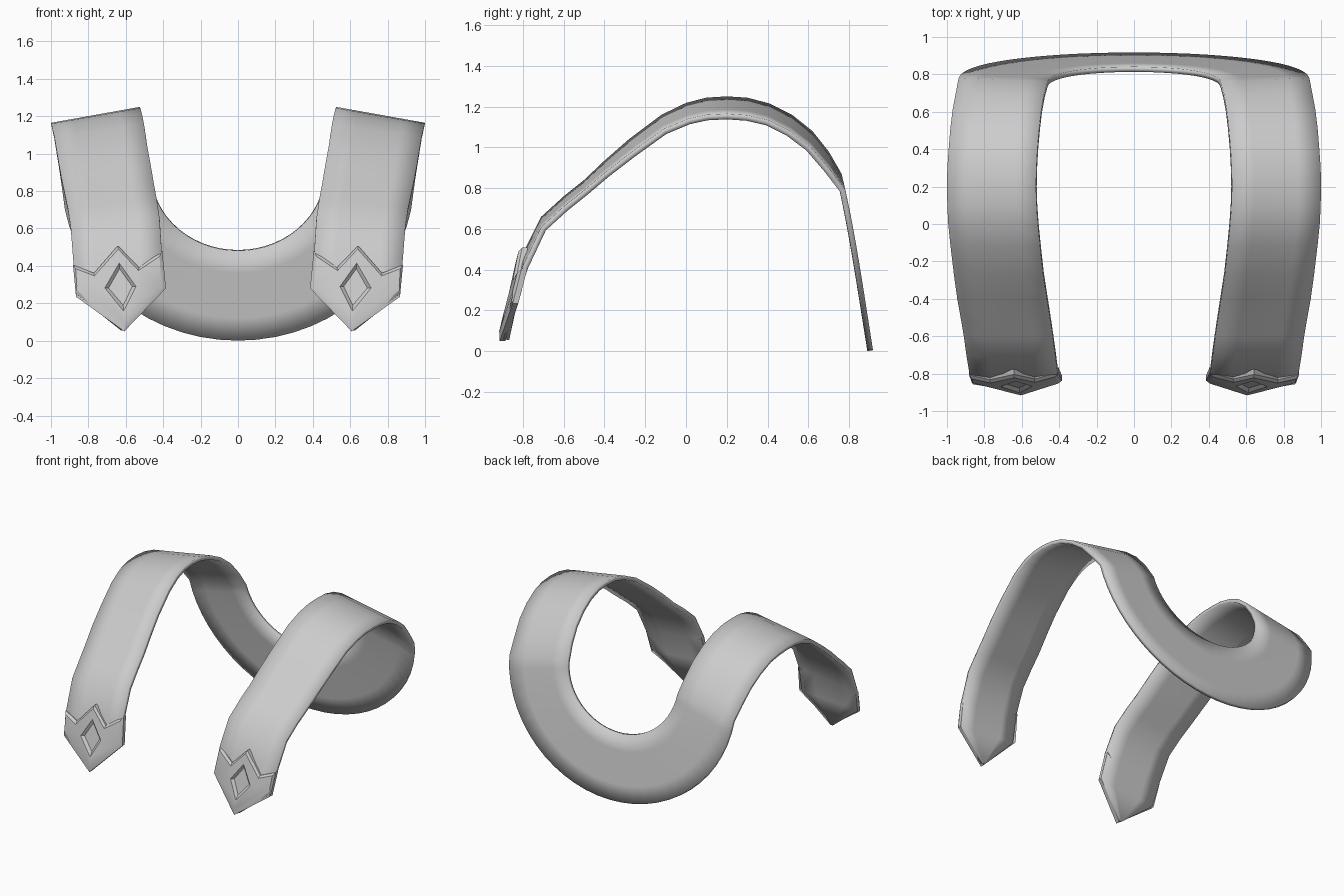
import bpy, bmesh, math
from mathutils import Vector

if "Cube" in bpy.data.objects:
    bpy.data.objects.remove(bpy.data.objects["Cube"])


def make_object(name, bm, thickness=0):
    mesh = bpy.data.meshes.new(name)
    bm.to_mesh(mesh)
    bm.free()
    ob = bpy.data.objects.new(name, mesh)
    bpy.context.collection.objects.link(ob)
    mirror = ob.modifiers.new("Mirror", 'MIRROR')
    mirror.use_clip = True
    if thickness:
        solid = ob.modifiers.new("Thickness", 'SOLIDIFY')
        solid.thickness = thickness
        solid.offset = -1
        solid.use_even_offset = True
    bpy.ops.object.select_all(action='DESELECT')
    bpy.context.view_layer.objects.active = ob
    ob.select_set(True)
    bpy.ops.object.shade_smooth_by_angle(angle=math.radians(30))
    return ob


# Shoulder strap stations: inner x, y, z and outer x, y, z
rows = [
    ((0.605, -0.895, 0.06), (0.625, -0.895, 0.06)),
    ((0.40, -0.847, 0.28), (0.862, -0.857, 0.25)),
    ((0.408, -0.80, 0.48), (0.88, -0.80, 0.42)),
    ((0.42, -0.71, 0.66), (0.895, -0.71, 0.61)),
    ((0.435, -0.60, 0.76), (0.91, -0.60, 0.71)),
    ((0.45, -0.50, 0.84), (0.927, -0.50, 0.79)),
    ((0.466, -0.40, 0.935), (0.945, -0.40, 0.875)),
    ((0.485, -0.28, 1.04), (0.963, -0.27, 0.975)),
    ((0.503, -0.12, 1.16), (0.982, -0.11, 1.09)),
    ((0.515, 0.0, 1.218), (0.994, 0.01, 1.14)),
    ((0.522, 0.10, 1.244), (0.998, 0.10, 1.16)),
    ((0.525, 0.20, 1.25), (1.0, 0.20, 1.165)),
    ((0.523, 0.30, 1.244), (0.998, 0.30, 1.158)),
    ((0.517, 0.41, 1.215), (0.991, 0.40, 1.135)),
    ((0.507, 0.52, 1.16), (0.982, 0.51, 1.08)),
    ((0.495, 0.62, 1.08), (0.97, 0.61, 1.005)),
    ((0.48, 0.70, 0.98), (0.953, 0.70, 0.90)),
]

# Back panel: two elliptical edges lying on a gently leaning surface
def back_y(z):
    return 0.918 - 0.155 * z - 0.02 * (z / 0.87) ** 4

N = 14
for i in range(N + 1):
    a = math.radians(4 + 86 * i / N)
    c, s = max(math.cos(a), 0), math.sin(a)
    if i == N:
        c = 0
    zi, zo = 0.90 - 0.415 * s, 0.855 - 0.85 * s
    rows.append(((0.463 * c, back_y(zi), zi), (0.94 * c, back_y(zo), zo)))

bm = bmesh.new()
COLS = 4
grid = [[bm.verts.new(Vector(a).lerp(Vector(b), k / COLS)) for k in range(COLS + 1)]
        for a, b in rows]
for r0, r1 in zip(grid, grid[1:]):
    for k in range(COLS):
        bm.faces.new((r0[k], r0[k + 1], r1[k + 1], r1[k]))
make_object("stole_band", bm, 0.028)


# Pointed end plate with zigzag top and sunken diamond
def plate_point(x, z, depth):
    return (x, -0.94 + 0.24 * z + 0.02 * ((x - 0.63) / 0.24) ** 2 + depth, z)

outline = [(0.405, 0.48), (0.385, 0.28), (0.608, 0.05), (0.866, 0.235),
           (0.882, 0.405), (0.77, 0.362), (0.642, 0.508), (0.53, 0.392)]
face = [(0.42, 0.45), (0.408, 0.288), (0.605, 0.098), (0.862, 0.295),
        (0.868, 0.385), (0.768, 0.347), (0.64, 0.49), (0.532, 0.375)]
diamond = [(0.635, 0.415), (0.545, 0.29), (0.612, 0.158), (0.712, 0.282)]
floor = [(0.633, 0.385), (0.565, 0.29), (0.614, 0.19), (0.692, 0.282)]

bm = bmesh.new()

def loop(points, depth):
    return [bm.verts.new(plate_point(x, z, depth)) for x, z in points]

def bridge(a, b):
    for i in range(len(a)):
        j = (i + 1) % len(a)
        bm.faces.new((a[i], a[j], b[j], b[i]))

back = loop(outline, 0.042)
side = loop(outline, 0.014)
front = loop(face, 0.0)
rim = loop(diamond, 0.0)
sunk = loop(floor, 0.018)
bridge(back, side)
bridge(side, front)
bridge(rim, sunk)
bm.faces.new(sunk)
# Front face around the diamond: each diamond side fans to its stretch of outline
spans = [(6, 8), (8, 10), (10, 12), (12, 14)]
corner = [6, 9, 10, 12, 14]
for i in range(4):
    chain = [front[k % 8] for k in range(corner[i], corner[i + 1] + 1)]
    bm.faces.new(chain + [rim[(i + 1) % 4], rim[i]])
bmesh.ops.triangulate(bm, faces=[f for f in bm.faces if len(f.verts) > 4])
bmesh.ops.recalc_face_normals(bm, faces=bm.faces[:])
make_object("end_plate", bm)
